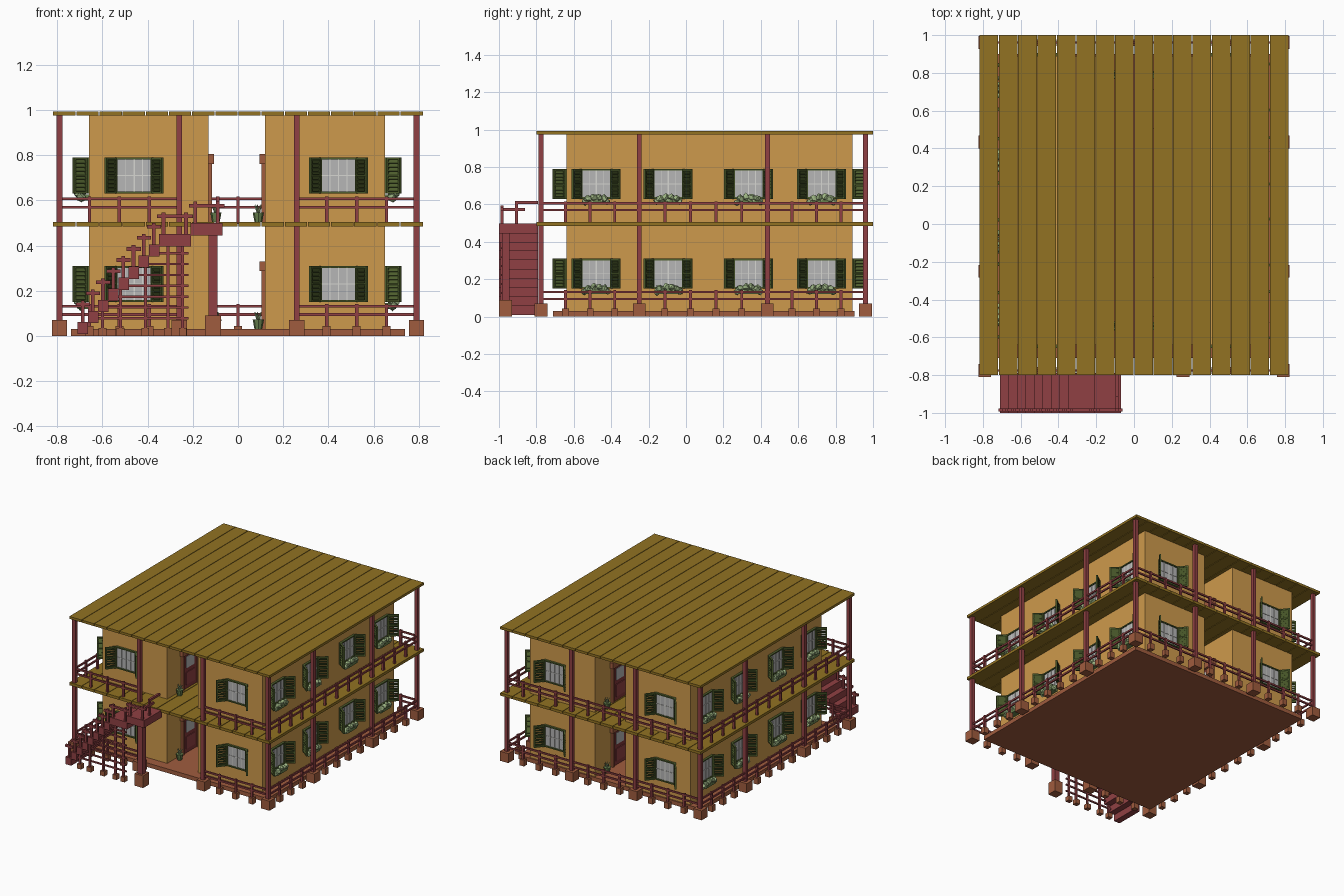
import bpy, bmesh, math, random
from mathutils import Matrix, Vector

if "Cube" in bpy.data.objects:
    bpy.data.objects.remove(bpy.data.objects["Cube"])

random.seed(4)
I = Matrix.Identity(4)


def T(x, y, z):
    return Matrix.Translation((x, y, z))


def Rz(deg):
    return Matrix.Rotation(math.radians(deg), 4, 'Z')


def lin(c):
    c /= 255
    return c / 12.92 if c <= 0.04045 else ((c + 0.055) / 1.055) ** 2.4


COLORS = {
    "olive_planks": (146, 114, 34), "ochre_wall": (206, 154, 76),
    "maroon_wood": (144, 64, 67), "terracotta": (160, 92, 62),
    "shutter_green": (80, 96, 46), "window_grey": (182, 182, 182),
    "pale_foliage": (158, 182, 132), "plant_green": (105, 130, 78),
    "muntin_white": (215, 215, 210), "door_red": (128, 54, 56),
}
MATS = {}
for n, c in COLORS.items():
    m = bpy.data.materials.new(n)
    m.diffuse_color = (*[lin(v) for v in c], 1)
    m.use_nodes = True
    m.node_tree.nodes["Principled BSDF"].inputs["Base Color"].default_value = m.diffuse_color
    MATS[n] = m

parts = {}  # object name -> (bmesh, material name)


def get(name, mat):
    if name not in parts:
        parts[name] = (bmesh.new(), mat)
    return parts[name][0]


def box(name, mat, x0, x1, y0, y1, z0, z1, M=I):
    S = Matrix.Diagonal((abs(x1 - x0), abs(y1 - y0), abs(z1 - z0), 1))
    C = T((x0 + x1) / 2, (y0 + y1) / 2, (z0 + z1) / 2)
    bmesh.ops.create_cube(get(name, mat), size=1, matrix=M @ C @ S)


def pole(name, mat, x, y, w, z0, z1):
    box(name, mat, x - w / 2, x + w / 2, y - w / 2, y + w / 2, z0, z1)


# Base slab, wings, and the planked floor and roof
box("base_slab", "terracotta", -.74, .74, -.71, .90, 0, .03)
box("left_wing", "ochre_wall", -.66, -.13, -.64, .89, .03, .976)
box("right_wing", "ochre_wall", .12, .65, -.64, .89, .03, .976)
W = 1.64 / 16
for name, z0, z1 in (("balcony_floor", .485, .505), ("roof", .975, .993)):
    for i in range(16):
        x = -.82 + i * W
        box(name, "olive_planks", x + .002, x + W - .002, -.8, 1.0, z0, z1)

# Porch posts with footings
XS, YS = [-.79, -.26, .26, .79], [-.775, -.25, .435, .96]
for x in XS:
    for y in YS:
        if abs(x) > .5 or y in (YS[0], YS[3]):
            pole("porch_post", "maroon_wood", x, y, .026, .06, .98)
            pole("post_footing", "terracotta", x, y, .068, 0, .07)


# Railings between posts on both storeys
def railing(p, q, n):
    p, q = Vector(p), Vector(q)
    for base in (.03, .505):
        for h in (.065, .102):
            box("handrail", "maroon_wood", p.x - .005, q.x + .005, p.y - .005, q.y + .005,
                base + h - .006, base + h + .006)
        for i in range(1, n + 1):
            b = p.lerp(q, i / (n + 1))
            pole("baluster", "maroon_wood", b.x, b.y, .015, base - .01, base + .112)
            if base < .1:
                pole("baluster_footing", "terracotta", b.x, b.y, .036, 0, .045)


for x in (XS[0], XS[3]):
    for i, n in enumerate((3, 4, 3)):
        railing((x, YS[i]), (x, YS[i + 1]), n)
for y in (YS[0], YS[3]):
    for i in range(3):
        if i != 1 or y > 0:
            railing((XS[i], y), (XS[i + 1], y), 3)


def blob(name, mat, loc, r, M=I, squash=1.0):
    # Jagged low-poly foliage clump
    d = bmesh.ops.create_icosphere(get(name, mat), subdivisions=1, radius=r,
                                   matrix=M @ T(*loc) @ Matrix.Diagonal((1, 1, squash, 1)))
    for v in d["verts"]:
        v.co += Vector([random.uniform(-.25, .25) * r for _ in range(3)])


# Windows: local x runs along the wall, -y points outward
def window(M, planter):
    box("window_glass", "window_grey", -.075, .075, -.008, .002, -.072, .072, M)
    for s in (-1, 1):
        box("window_frame", "shutter_green", s * .073, s * .083, -.016, .002, -.08, .08, M)
        box("window_frame", "shutter_green", -.083, .083, -.016, .002, s * .071, s * .08, M)
        box("muntin", "muntin_white", s * .037 - .002, s * .037 + .002, -.011, 0, -.072, .072, M)
        # Louvred shutter swung open
        S = M @ T(s * .08, -.01, 0) @ Rz(-s * 52)
        L = .075
        for a, b in ((0, .01), (L - .01, L)):
            box("shutter_frame", "shutter_green", s * a, s * b, -.006, .006, -.08, .08, S)
        for z in (-.075, 0, .075):
            box("shutter_frame", "shutter_green", s * .008, s * (L - .008), -.006, .006, z - .005, z + .005, S)
        for k in range(8):
            z = -.062 + k * .0177
            R = S @ T(0, 0, z) @ Matrix.Rotation(math.radians(35), 4, 'X')
            box("shutter_slat", "shutter_green", s * .008, s * (L - .008), -.002, .002, -.0095, .0095, R)
    box("muntin", "muntin_white", -.003, .003, -.012, 0, -.072, .072, M)
    box("muntin", "muntin_white", -.075, .075, -.011, 0, -.002, .002, M)
    if planter:
        box("window_planter", "plant_green", -.055, .055, -.05, 0, -.11, -.085, M)
        for k in range(9):
            a = k / 8 * 2 - 1
            z = -.076 - .014 * a * a + (.006 if k % 2 else -.006)
            blob("window_flowers", "pale_foliage", (a * .06, -.035 - .01 * (k % 2), z), .02, M)


for z in (.23, .71):
    for y in (-.48, -.095, .335, .725):
        window(T(.65, y, z) @ Rz(90), True)
        window(T(-.66, y, z) @ Rz(-90), True)
    for x in (-.46, .445):
        window(T(x, -.64, z), False)
        window(T(x, .89, z) @ Rz(180), False)


# Doors along the open passage
def door(M):
    box("door_leaf", "door_red", -.075, .075, -.008, .002, 0, .26, M)
    box("door_pane", "window_grey", -.045, .045, -.011, 0, .15, .235, M)
    box("door_panel", "maroon_wood", -.05, .05, -.013, 0, .03, .12, M)
    for s in (-1, 1):
        box("door_frame", "terracotta", s * .075, s * .092, -.015, .002, 0, .265, M)
    box("door_frame", "terracotta", -.105, .105, -.024, .002, .257, .3, M)


def potted_plant(x, y, z):
    bmesh.ops.create_cone(get("plant_pot", "plant_green"), cap_ends=True, segments=8,
                          radius1=.017, radius2=.025, depth=.042, matrix=T(x, y, z + .021))
    for k in range(7):
        R = T(x, y, z + .038) @ Rz(k * 51.4) @ Matrix.Rotation(.35 + .15 * (k % 2), 4, 'Y')
        bmesh.ops.create_cone(get("pot_leaves", "pale_foliage"), cap_ends=True, segments=4,
                              radius1=.008, radius2=.001, depth=.045, matrix=R @ T(0, 0, .018))


for z in (.03, .505):
    for y, py in ((-.385, -.54), (.61, .79)):
        door(T(-.13, y, z) @ Rz(90))
        door(T(.12, y, z) @ Rz(-90))
        potted_plant(-.098, py, z)
        potted_plant(.09, py, z)

# Stair treads rising to the landing, with a stepped outer handrail
steps = [(-.71 + .045 * i, -.665 + .045 * i, .008 + .049 * i) for i in range(8)]
steps += [(-.35, -.21, .397), (-.21, -.07, .445)]
YR = -.985
for i, (x0, x1, z) in enumerate(steps):
    top = z + .054
    box("stair_tread", "maroon_wood", x0, x1 + .002, -1.0, -.79, z, top)
    box("stair_handrail", "maroon_wood", x0 - .008, x1 + .01, YR - .008, YR + .008, top + .07, top + .086)
    for x in ([(x0 + x1) / 2] if i < 8 else [x0 + .02, x1 - .02]):
        pole("stair_baluster", "maroon_wood", x, YR, .016, top, top + .095)
box("stair_handrail", "maroon_wood", -.098, -.082, YR, -.86, .565, .582)
box("stair_handrail", "maroon_wood", -.098, -.082, -.91, -.79, .602, .618)
pole("stair_baluster", "maroon_wood", -.09, -.905, .016, .49, .618)

# Landing post and the trellis under the stairs
pole("landing_post", "maroon_wood", -.11, -.965, .04, .05, .45)
pole("landing_footing", "terracotta", -.11, -.965, .07, 0, .09)
for x in (-.6, -.52, -.41, -.31, -.245):
    pole("trellis_upright", "maroon_wood", x, YR, .014, 0, min(.4, .01 + (x + .71) * 1.09))
    pole("trellis_footing", "terracotta", x, YR + .004, .034, 0, .035)
for k in range(1, 8):
    z = .03 + k * .048
    box("trellis_bar", "maroon_wood", -.69 + z / 1.09, -.22, YR - .005, YR + .005, z - .005, z + .005)

# Turn every collected part into an object
for name, (bm, mat) in parts.items():
    bmesh.ops.recalc_face_normals(bm, faces=bm.faces)
    me = bpy.data.meshes.new(name)
    bm.to_mesh(me)
    bm.free()
    me.materials.append(MATS[mat])
    bpy.context.collection.objects.link(bpy.data.objects.new(name, me))
